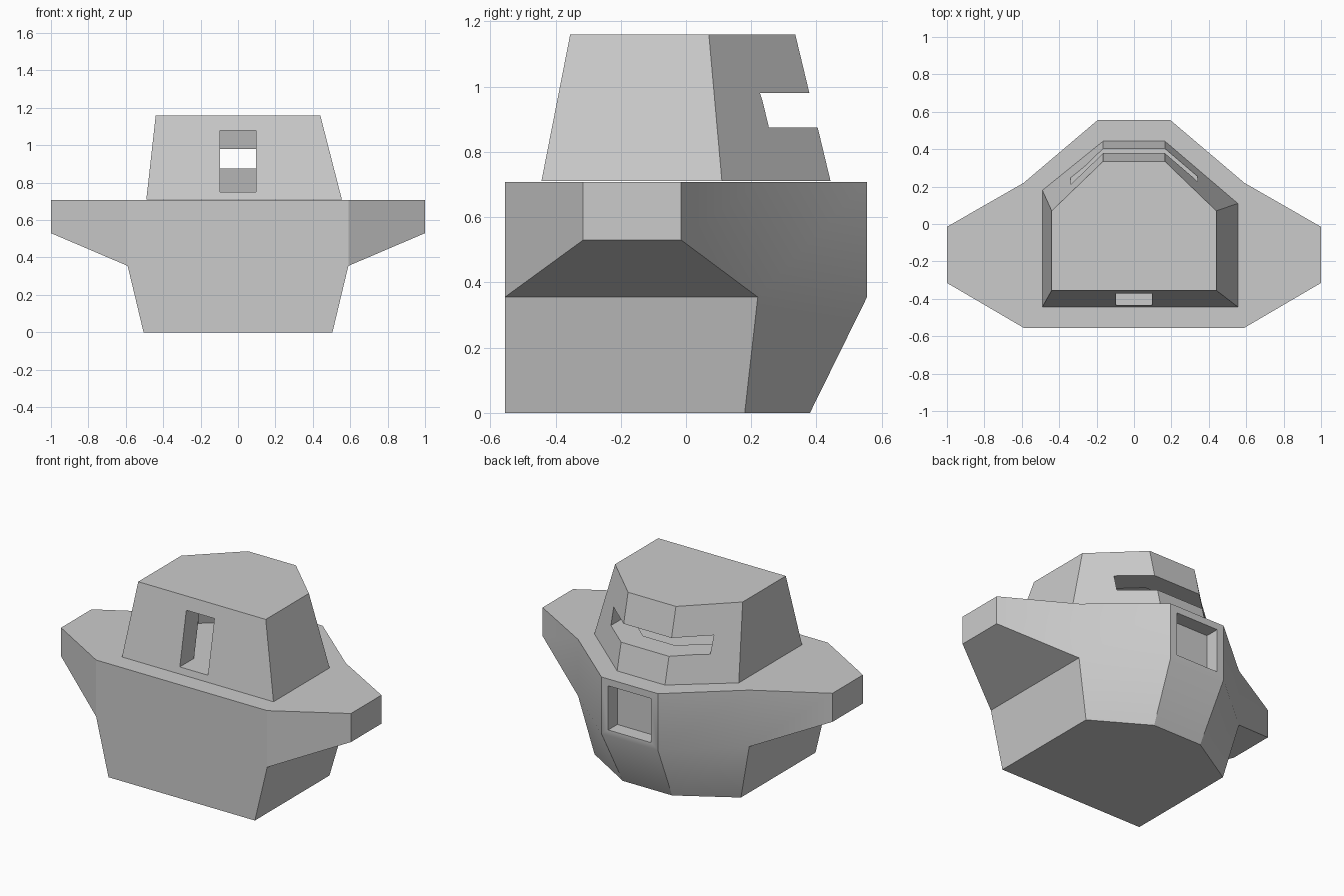
import bpy, bmesh, math
from mathutils import Vector

cube = bpy.data.objects.get("Cube")
if cube:
    bpy.data.objects.remove(cube, do_unlink=True)

grey = bpy.data.materials.new("plain grey")
grey.use_nodes = True
GREY = (0.6, 0.6, 0.6, 1)
grey.diffuse_color = GREY
grey.node_tree.nodes["Principled BSDF"].inputs["Base Color"].default_value = GREY


def loft(levels):
    """Closed solid through stacked outlines, given as (z, [(x, y), ...])."""
    bm = bmesh.new()
    rings = [[bm.verts.new((x, y, z)) for x, y in pts] for z, pts in levels]
    for a, b in zip(rings, rings[1:]):
        for i in range(len(a)):
            j = (i + 1) % len(a)
            bm.faces.new((a[i], a[j], b[j], b[i]))
    bm.faces.new(rings[0][::-1])
    bm.faces.new(rings[-1])
    bm.normal_update()
    return bm


def make(name, bm):
    bmesh.ops.recalc_face_normals(bm, faces=bm.faces[:])
    mesh = bpy.data.meshes.new(name)
    bm.to_mesh(mesh)
    bm.free()
    mesh.materials.append(grey)
    obj = bpy.data.objects.new(name, mesh)
    bpy.context.collection.objects.link(obj)
    return obj


def box(x, y0, y1, z0, z1):
    pts = [(-x, y0), (x, y0), (x, y1), (-x, y1)]
    return loft([(z0, pts), (z1, pts)])


def activate(obj):
    bpy.ops.object.select_all(action='DESELECT')
    obj.select_set(True)
    bpy.context.view_layer.objects.active = obj


def cut(obj, bm):
    cutter = make("cutter", bm)
    cutter.hide_render = True
    mod = obj.modifiers.new("cut", 'BOOLEAN')
    mod.operation = 'DIFFERENCE'
    mod.solver = 'EXACT'
    mod.object = cutter
    activate(obj)
    bpy.ops.object.modifier_apply(modifier=mod.name)
    bpy.data.objects.remove(cutter, do_unlink=True)


def smooth(obj):
    activate(obj)
    bpy.ops.object.shade_smooth_by_angle(angle=math.radians(30))


def hexagon(side, shoulder, back_x, back, front=-0.555):
    right = [(side, front), (side, shoulder), (back_x, back)]
    return right + [(-x, y) for x, y in reversed(right)]


def inset(pts, d):
    """Move every edge of a counter-clockwise outline inwards by d."""
    out = []
    for i, p in enumerate(pts):
        p = Vector(p)
        a = (p - Vector(pts[i - 1])).normalized()
        b = (Vector(pts[(i + 1) % len(pts)]) - p).normalized()
        na, nb = Vector((-a.y, a.x)), Vector((-b.y, b.x))
        out.append(p + (na + nb) * d / (1 + na.dot(nb)))
    return out


# Hull: three stacked outlines, with a tapered wing drawn out of each side
TOP = 0.708
upper = hexagon(0.59, 0.22, 0.195, 0.555)
bm = loft([(0, hexagon(0.505, 0.18, 0.17, 0.38)), (0.355, upper), (TOP, upper)])
sides = [f for f in bm.faces if abs(f.normal.x) > 0.99 and f.calc_center_median().z > 0.4]
for face in sides:
    new = bmesh.ops.extrude_discrete_faces(bm, faces=[face])["faces"][0]
    for v in new.verts:
        v.co.x = math.copysign(1, v.co.x)
        v.co.y = -0.315 if v.co.y < 0 else -0.015
        v.co.z = 0.53 if v.co.z < 0.5 else TOP
hull = make("hull", bm)

# Shallow hatch recess in the back of the hull
cut(hull, box(0.148, 0.465, 0.7, 0.39, 0.665))
smooth(hull)

# Cabin: tapered shell, leaning out further on its left side
Z0, Z1 = TOP + 0.003, 1.16
base = [(0.555, -0.443), (0.555, 0.11), (0.165, 0.443),
        (-0.165, 0.443), (-0.49, 0.18), (-0.49, -0.443)]
roof = hexagon(0.44, 0.07, 0.165, 0.335, -0.355)
roof = roof[:3] + roof[3:]
cabin = make("cabin", loft([(Z0, base), (Z1, roof)]))


def outline(z):
    t = (z - Z0) / (Z1 - Z0)
    return [Vector(a).lerp(Vector(b), t) for a, b in zip(base, roof)]


# Hollow room, front doorway and wraparound rear slot
FLOOR, CEILING = 0.75, 1.1
cut(cabin, loft([(z, inset(outline(z), 0.14)) for z in (FLOOR, CEILING)]))
cut(cabin, box(0.097, -0.6, -0.1, FLOOR + 0.001, 1.08))
cut(cabin, box(0.34, 0.03, 0.7, 0.875, 0.98))
smooth(cabin)
